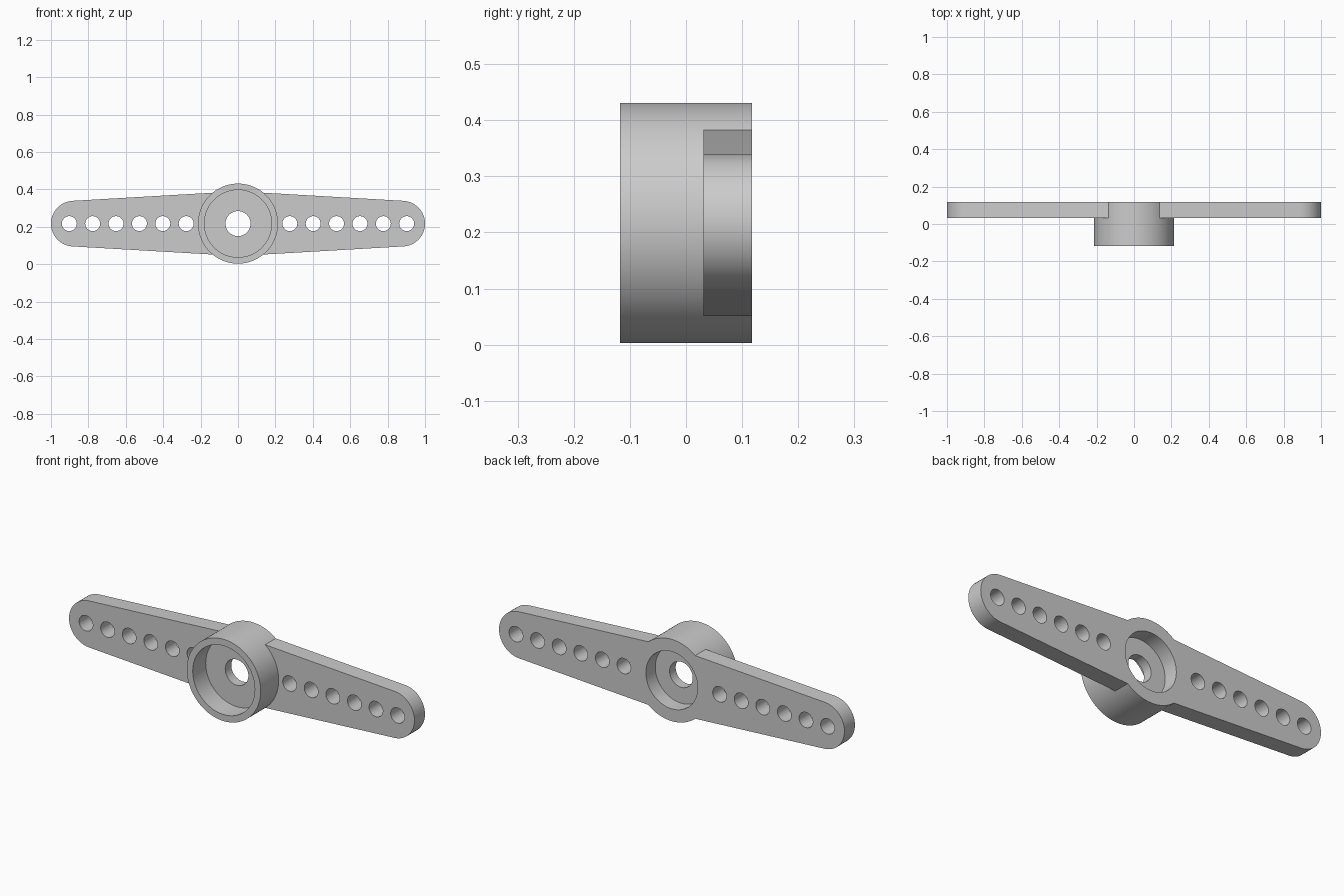
import bpy
import bmesh
import math
from mathutils import Matrix

cube = bpy.data.objects.get("Cube")
if cube:
    bpy.data.objects.remove(cube, do_unlink=True)

MID = 0.217            # height of the horn's centre line
HUB_R = 0.214
FRONT, BACK = -0.118, 0.118
ARM_FRONT = 0.031
WEB_FRONT, WEB_BACK = -0.01, 0.04


def add_object(name, bm):
    bmesh.ops.recalc_face_normals(bm, faces=bm.faces)
    mesh = bpy.data.meshes.new(name)
    bm.to_mesh(mesh)
    bm.free()
    obj = bpy.data.objects.new(name, mesh)
    bpy.context.collection.objects.link(obj)
    return obj


def cylinder(name, radius, y0, y1, x=0.0, sides=96):
    """Cylinder lying along y between y0 and y1."""
    bm = bmesh.new()
    place = Matrix.Translation((x, (y0 + y1) / 2, MID)) @ Matrix.Rotation(math.pi / 2, 4, 'X')
    bmesh.ops.create_cone(bm, cap_ends=True, segments=sides, radius1=radius,
                          radius2=radius, depth=y1 - y0, matrix=place)
    return add_object(name, bm)


def combine(target, other, operation):
    """Apply a boolean and remove the helper."""
    mod = target.modifiers.new(operation.title(), 'BOOLEAN')
    mod.operation = operation
    mod.solver = 'EXACT'
    mod.object = other
    bpy.context.view_layer.objects.active = target
    bpy.ops.object.modifier_apply(modifier=mod.name)
    bpy.data.objects.remove(other, do_unlink=True)


def arm_plate():
    """Tapered double arm with round tips."""
    tip_r, waist, steps = 0.122, 0.173, 24
    tip_x = 1 - tip_r
    lean = math.asin((waist - tip_r) / tip_x)
    start = math.pi / 2 - lean
    right = []
    for i in range(steps + 1):
        a = start - 2 * start * i / steps
        right.append((tip_x + tip_r * math.cos(a), tip_r * math.sin(a)))
    outline = [(0, waist)] + right + [(0, -waist)] + [(-x, -z) for x, z in right]
    bm = bmesh.new()
    face = bm.faces.new([bm.verts.new((x, ARM_FRONT, MID + z)) for x, z in outline])
    grown = bmesh.ops.extrude_face_region(bm, geom=[face])["geom"]
    moved = [g for g in grown if isinstance(g, bmesh.types.BMVert)]
    bmesh.ops.translate(bm, verts=moved, vec=(0, BACK - ARM_FRONT, 0))
    return add_object("arm_plate", bm)


# Hub joined with the double arm
horn = cylinder("servo_horn", HUB_R, FRONT, BACK)
combine(horn, arm_plate(), 'UNION')

# Front socket, back recess and screw hole
combine(horn, cylinder("socket_cutter", 0.18, FRONT - 0.1, WEB_FRONT, sides=48), 'DIFFERENCE')
combine(horn, cylinder("recess_cutter", 0.15, WEB_BACK, BACK + 0.1, sides=48), 'DIFFERENCE')
combine(horn, cylinder("screw_cutter", 0.067, FRONT, BACK, sides=48), 'DIFFERENCE')

# Row of linkage holes in each arm
for side in (-1, 1):
    for i in range(6):
        x = side * (0.277 + 0.125 * i)
        combine(horn, cylinder("hole_cutter", 0.04, 0, 0.2, x, 32), 'DIFFERENCE')

# Smooth round walls, sharp rims
bpy.ops.object.select_all(action='DESELECT')
horn.select_set(True)
bpy.context.view_layer.objects.active = horn
bpy.ops.object.shade_smooth_by_angle(angle=math.radians(30))
